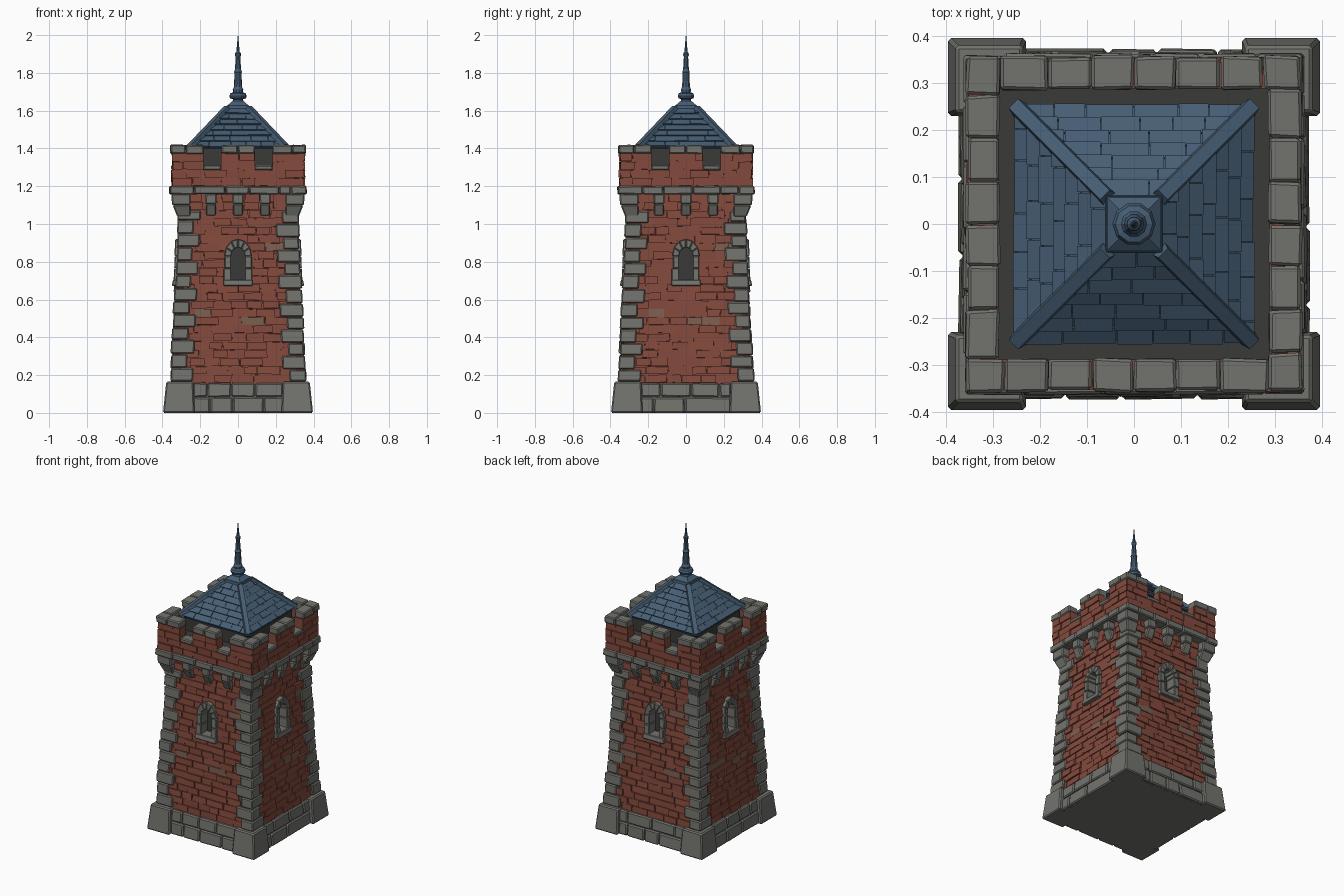
import bpy, bmesh, math, random
from mathutils import Matrix, Vector

random.seed(7)
cube = bpy.data.objects.get("Cube")
if cube:
    bpy.data.objects.remove(cube, do_unlink=True)


def material(name, rgb):
    m = bpy.data.materials.new(name)
    m.use_nodes = True
    m.diffuse_color = (*rgb, 1)
    bsdf = m.node_tree.nodes["Principled BSDF"]
    bsdf.inputs["Base Color"].default_value = (*rgb, 1)
    bsdf.inputs["Roughness"].default_value = 0.9
    return m


STONE = material("grey stone", (0.17, 0.17, 0.155))
BRICK = material("red brick", (0.23, 0.068, 0.046))
WORN = material("worn brick", (0.2, 0.115, 0.08))
SLATE = material("blue slate", (0.062, 0.112, 0.175))
DARK = material("dark interior", (0.042, 0.042, 0.04))


def finish(name, bm, mats, bevel=0):
    """Turn a bmesh into a flat shaded object."""
    bmesh.ops.remove_doubles(bm, verts=bm.verts, dist=0.0001) if bevel == 0 else None
    bmesh.ops.recalc_face_normals(bm, faces=bm.faces)
    me = bpy.data.meshes.new(name)
    bm.to_mesh(me)
    bm.free()
    for m in mats:
        me.materials.append(m)
    ob = bpy.data.objects.new(name, me)
    bpy.context.collection.objects.link(ob)
    if bevel:
        mod = ob.modifiers.new("worn edges", "BEVEL")
        mod.width, mod.segments = bevel, 1
    return ob


def hexa(bm, pts, mat=0):
    """Six sided block: four points of one end, then four of the other."""
    v = [bm.verts.new(p) for p in pts]
    loops = [v[3::-1], v[4:]] + [[v[i], v[(i + 1) % 4], v[(i + 1) % 4 + 4], v[i + 4]] for i in range(4)]
    for loop in loops:
        bm.faces.new(loop).material_index = mat


def place(k, u, out, z):
    """Point on side k: u along the wall, out from the axis."""
    return Matrix.Rotation(k * math.pi / 2, 3, "Z") @ Vector((u, -out, z))


def wall(z):
    return 0.345 - 0.048 * (z - 0.16)


def flat(z):
    return 0


def block(bm, k, u, z, d, base=flat, mat=0, jit=0.0, taper=0.0):
    """Block on side k; taper pulls the outer face in at the top."""
    r = lambda: random.uniform(-jit, jit)
    pts = []
    for zz, pull in ((z[0], 0), (z[1], taper)):
        for uu, dd in ((u[0], d[1] - pull), (u[1], d[1] - pull), (u[1], d[0]), (u[0], d[0])):
            pts.append(place(k, uu + r(), base(zz) + dd + r(), zz + r()))
    hexa(bm, pts, mat)


def spans(a, b, size):
    """Split a run into pieces of uneven length."""
    cuts, x = [a], a + size * random.uniform(0.4, 1.1)
    while x < b - size * 0.4:
        cuts.append(x)
        x += size * random.uniform(0.7, 1.3)
    cuts.append(b)
    return list(zip(cuts, cuts[1:]))


def box(bm, x, y, z, top=0):
    """Axis aligned box whose top is shrunk by the given amount."""
    pts = []
    for zz, s in ((z[0], 0), (z[1], top)):
        pts += [(x[0] + s, y[0] + s, zz), (x[1] - s, y[0] + s, zz),
                (x[1] - s, y[1] - s, zz), (x[0] + s, y[1] - s, zz)]
    hexa(bm, pts)


# Base plinth: core, two courses per side and four corner blocks
bm = bmesh.new()
box(bm, (-0.36, 0.36), (-0.36, 0.36), (0, 0.15), 0.01)
for k in range(4):
    for z0, z1, out in ((0, 0.082, 0.374), (0.085, 0.158, 0.367)):
        for a, b in spans(-0.24, 0.24, 0.15):
            block(bm, k, (a + 0.002, b - 0.002), (z0, z1), (0.3, out), jit=0.002, taper=0.006)
    pts = []
    for z, near, far in ((0, 0.23, 0.397), (0.165, 0.237, 0.38)):
        pts += [place(k, u, o, z) for u, o in ((near, far), (far, far), (far, near), (near, near))]
    hexa(bm, pts)
plinth = finish("stone_base", bm, [STONE], 0.007)
for v in plinth.data.vertices:
    v.co.z = max(v.co.z, 0)


# Window outline helper: points of a tall arch at a given half width
def arch(r, steps=6):
    return [(r * math.cos(math.pi * i / steps), 0.83 + r * 1.25 * math.sin(math.pi * i / steps))
            for i in range(steps + 1)]


# Tower core, with window niches cut into it
bm = bmesh.new()
lo, hi = wall(0.14) - 0.004, wall(1.18) - 0.004
box(bm, (-lo, lo), (-lo, lo), (0.14, 1.18), lo - hi)
core = finish("tower_core", bm, [BRICK])
bm = bmesh.new()
for k in range(4):
    outline = arch(0.055) + [(-0.055, 0.7), (0.055, 0.7)]
    near = [bm.verts.new(place(k, u, 0.4, z)) for u, z in outline]
    far = [bm.verts.new(place(k, u, 0.255, z)) for u, z in outline]
    bm.faces.new(near)
    bm.faces.new(far[::-1])
    for i in range(len(near)):
        j = (i + 1) % len(near)
        bm.faces.new((near[j], near[i], far[i], far[j]))
cutter = finish("window_cutter", bm, [])
cutter.hide_render = True
cutter.hide_set(True)
cutter.display_type = "WIRE"
mod = core.modifiers.new("niches", "BOOLEAN")
mod.operation, mod.solver, mod.object = "DIFFERENCE", "EXACT", cutter

# Brick courses on the tower walls
bm = bmesh.new()
rows = 23
patches = ((0.09, 0.5), (-0.14, 0.54), (0.2, 0.89))
for k in range(4):
    for i in range(rows):
        z0, z1 = 0.16 + i / rows, 0.16 + (i + 1) / rows
        edge = wall(z0) - 0.03
        runs = [(-edge, edge)]
        if z1 > 0.69 and z0 < 0.9:
            gap = 0.06 if z0 < 0.84 else 0.045
            runs = [(-edge, -gap), (gap, edge)]
        for a, b in [s for run in runs for s in spans(*run, 0.1)]:
            mid = ((a + b) / 2, (z0 + z1) / 2)
            worn = any(abs(mid[0] - p) < 0.055 and abs(mid[1] - q) < 0.024 for p, q in patches)
            block(bm, k, (a + 0.002, b - 0.002), (z0 + 0.002, z1 - 0.002),
                  (-0.02, random.uniform(-0.001, 0.009)), wall, int(worn), 0.002)
finish("tower_bricks", bm, [BRICK, WORN])

# Quoins climbing each corner, long arm alternating between sides
bm = bmesh.new()
count = 13
for k in range(4):
    z = 0.165
    for i in range(count):
        z1 = z + 0.9 / count * random.uniform(0.9, 1.1)
        z1 = 1.07 if i == count - 1 else z1
        ax, ay = (0.105, 0.07) if i % 2 else (0.07, 0.105)
        d = random.uniform(0.01, 0.02)
        pts = []
        for zz in (z + 0.002, z1 - 0.002):
            w = wall(zz)
            pts += [place(k, u, o, zz) for u, o in
                    ((w - ax, w + d), (w + d, w + d), (w + d, w - ay), (w - ax, w - ay))]
        hexa(bm, pts)
        z = z1
finish("corner_quoins", bm, [STONE], 0.006)

# Windows: jambs, arch stones, sill and dark pane
bm, pane = bmesh.new(), bmesh.new()
inner, outer = arch(0.036), arch(0.073)
for k in range(4):
    for s in (-1, 1):
        for z0, z1 in ((0.7, 0.765), (0.767, 0.83)):
            block(bm, k, sorted((s * 0.036, s * random.uniform(0.068, 0.076))), (z0, z1), (-0.05, 0.022), wall)
    for i in range(len(inner) - 1):
        quad = (inner[i], outer[i], outer[i + 1], inner[i + 1])
        hexa(bm, [place(k, u, wall(z) + d, z) for d in (-0.05, 0.024) for u, z in quad])
    block(bm, k, (-0.078, 0.078), (0.672, 0.705), (-0.05, 0.03), wall, taper=0.005)
    block(pane, k, (-0.05, 0.05), (0.7, 0.89), (0.256, 0.262))
finish("window_frames", bm, [STONE], 0.004)
finish("window_panes", pane, [DARK])

# Corbels: three per side plus one wrapping each corner
bm = bmesh.new()
for k in range(4):
    for u in (-0.143, 0, 0.143):
        block(bm, k, (u - 0.029, u + 0.029), (1.105, 1.16), (0.27, 0.347), jit=0.002)
        block(bm, k, (u - 0.027, u + 0.027), (1.045, 1.105), (0.27, 0.318), taper=-0.027)
    for z0, z1, f0, f1 in ((1.04, 1.1, 0.322, 0.346), (1.1, 1.16, 0.35, 0.352)):
        pts = []
        for z, f in ((z0, f0), (z1, f1)):
            pts += [place(k, u, o, z) for u, o in ((0.252, f), (f, f), (f, 0.252), (0.252, 0.252))]
        hexa(bm, pts)
finish("corbels", bm, [STONE], 0.006)

# Cornice band, parapet coping and notch sills
bm = bmesh.new()
for k in range(4):
    for a, b in spans(-0.36, 0.28, 0.13):
        block(bm, k, (a + 0.001, b - 0.001), (1.157, 1.2), (0.28, 0.363), jit=0.002)
    for a, b in ((-0.357, -0.275), (-0.275, -0.182), (-0.09, 0), (0, 0.09), (0.182, 0.288)):
        block(bm, k, (a + 0.001, b - 0.001), (1.373, 1.418), (0.287, 0.358), jit=0.003)
    for s in (-1, 1):
        block(bm, k, sorted((s * 0.09, s * 0.182)), (1.285, 1.312), (0.287, 0.354), jit=0.001)
finish("cornice_and_coping", bm, [STONE], 0.006)

# Brick parapet with two notches per side
bm = bmesh.new()
for k in range(4):
    block(bm, k, (-0.344, 0.289), (1.19, 1.287), (0.289, 0.344))
    for a, b in ((-0.344, -0.182), (-0.09, 0.09), (0.182, 0.289)):
        block(bm, k, (a, b), (1.287, 1.376), (0.289, 0.344))
    for i in range(4):
        z0, z1 = 1.2 + i * 0.0437, 1.2 + (i + 1) * 0.0437
        runs = [(-0.348, 0.348)] if i < 2 else [(-0.348, -0.182), (-0.09, 0.09), (0.182, 0.348)]
        for a, b in [s for run in runs for s in spans(*run, 0.1)]:
            block(bm, k, (a + 0.002, b - 0.002), (z0 + 0.002, z1 - 0.002),
                  (0.33, random.uniform(0.345, 0.356)), jit=0.0015)
finish("parapet_bricks", bm, [BRICK])

# Walkway deck and the drum under the roof
bm = bmesh.new()
box(bm, (-0.289, 0.289), (-0.289, 0.289), (1.17, 1.31))
box(bm, (-0.235, 0.235), (-0.235, 0.235), (1.3, 1.405))
finish("walkway", bm, [DARK])


# Roof: core pyramid, overlapping slates and hip beams
def slope(t):
    return 0.248 - 0.19 * t, 1.405 + 0.205 * t


bm = bmesh.new()
box(bm, (-0.248, 0.248), (-0.248, 0.248), (1.4, 1.61), 0.19)
courses = 7
for k in range(4):
    for i in range(courses):
        (r0, z0), (r1, z1) = slope(i / courses), slope((i + 1) / courses)
        for a, b in spans(-r0, r0, 0.09):
            lift = random.uniform(0.008, 0.014)
            pts = []
            for h0, h1 in ((-0.004, -0.004), (lift, 0.003)):
                for u, r, z, h in ((a + 0.001, r0, z0, h0), (b - 0.001, r0, z0, h0),
                                   (b - 0.001, r1, z1, h1), (a + 0.001, r1, z1, h1)):
                    pts.append(place(k, max(-r, min(r, u)), r + h * 0.7, z + h * 0.7))
            hexa(bm, pts)
    low, high = place(k, 0.25, 0.25, 1.408), place(k, 0.055, 0.055, 1.612)
    along = (high - low).normalized()
    side = along.cross(Vector((0, 0, 1))).normalized() * 0.02
    up = side.cross(along).normalized() * 0.017
    hexa(bm, [p + s * side + t * up for p in (low, high)
              for s, t in ((-1, -1), (1, -1), (0.7, 1), (-0.7, 1))])
box(bm, (-0.063, 0.063), (-0.063, 0.063), (1.595, 1.628), 0.004)
box(bm, (-0.056, 0.056), (-0.056, 0.056), (1.628, 1.65), 0.026)
finish("slate_roof", bm, [SLATE])

# Finial turned from a profile
profile = [(0.034, 1.63), (0.026, 1.66), (0.042, 1.666), (0.046, 1.678), (0.04, 1.692), (0.026, 1.697),
           (0.028, 1.712), (0.022, 1.725), (0.018, 1.8), (0.021, 1.805), (0.016, 1.82), (0.012, 1.885),
           (0.016, 1.892), (0.015, 1.905), (0.009, 1.912), (0.001, 2.0)]
bm = bmesh.new()
sides = 10
rings = [[bm.verts.new((r * math.cos(math.tau * i / sides), r * math.sin(math.tau * i / sides), z))
          for i in range(sides)] for r, z in profile]
for lower, upper in zip(rings, rings[1:]):
    for i in range(sides):
        j = (i + 1) % sides
        bm.faces.new((lower[i], lower[j], upper[j], upper[i]))
bm.faces.new(rings[-1])
finish("roof_finial", bm, [SLATE])
